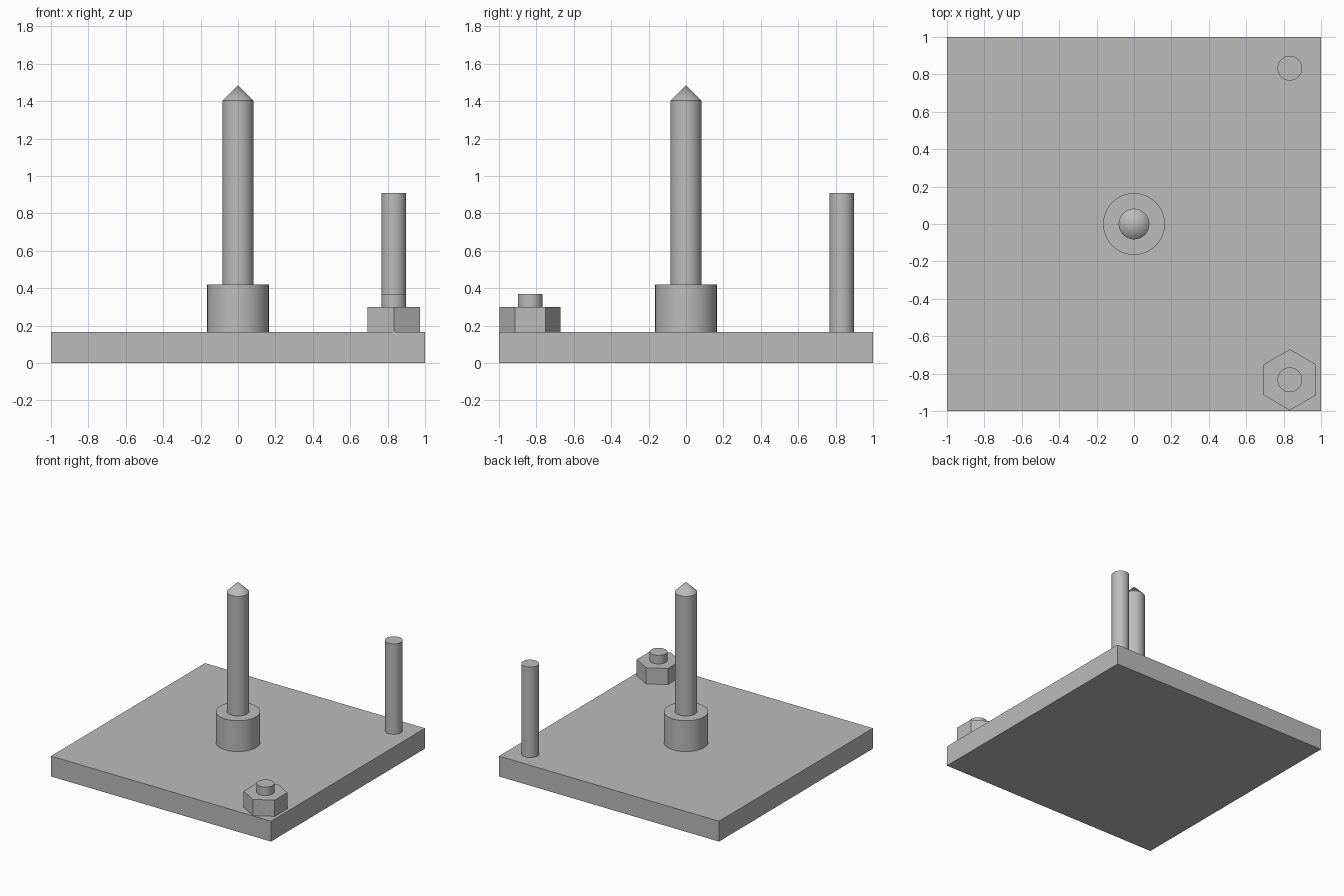
import bpy
import math

cube = bpy.data.objects.get("Cube")
if cube:
    bpy.data.objects.remove(cube, do_unlink=True)

grey = bpy.data.materials.new("plain grey")
grey.use_nodes = True
colour = (0.5, 0.5, 0.5, 1)
grey.diffuse_color = colour
grey.node_tree.nodes["Principled BSDF"].inputs["Base Color"].default_value = colour


def finish(name, smooth=False):
    obj = bpy.context.object
    obj.name = name
    obj.data.materials.append(grey)
    if smooth:
        bpy.ops.object.shade_smooth_by_angle(angle=math.radians(30))
    return obj


def post(name, x, y, bottom, top, radius, sides=64, tip=None):
    """Upright prism, or a cone when a tip radius is given."""
    bpy.ops.mesh.primitive_cone_add(
        vertices=sides, radius1=radius, radius2=radius if tip is None else tip,
        depth=top - bottom, location=(x, y, (bottom + top) / 2))
    return finish(name, smooth=sides > 6)


PLATE_TOP = 0.167
CORNER = 0.833

# Base plate
bpy.ops.mesh.primitive_cube_add(size=1, location=(0, 0, PLATE_TOP / 2))
bpy.context.object.scale = (2, 2, PLATE_TOP)
bpy.ops.object.transform_apply(location=False, rotation=False, scale=True)
finish("base_plate")

# Central pin with collar and pointed end
post("pin_collar", 0, 0, PLATE_TOP, 0.42, 0.165)
post("pin_shaft", 0, 0, 0.42, 1.403, 0.082)
post("pin_point", 0, 0, 1.403, 1.485, 0.082, tip=0)

# Plain dowel at the back left corner
post("dowel", CORNER, CORNER, PLATE_TOP, 0.91, 0.066)

# Hex nut with stud end at the front left corner
post("hex_nut", CORNER, -CORNER, PLATE_TOP, 0.30, 0.163, sides=6)
post("stud_end", CORNER, -CORNER, 0.30, 0.37, 0.066)
